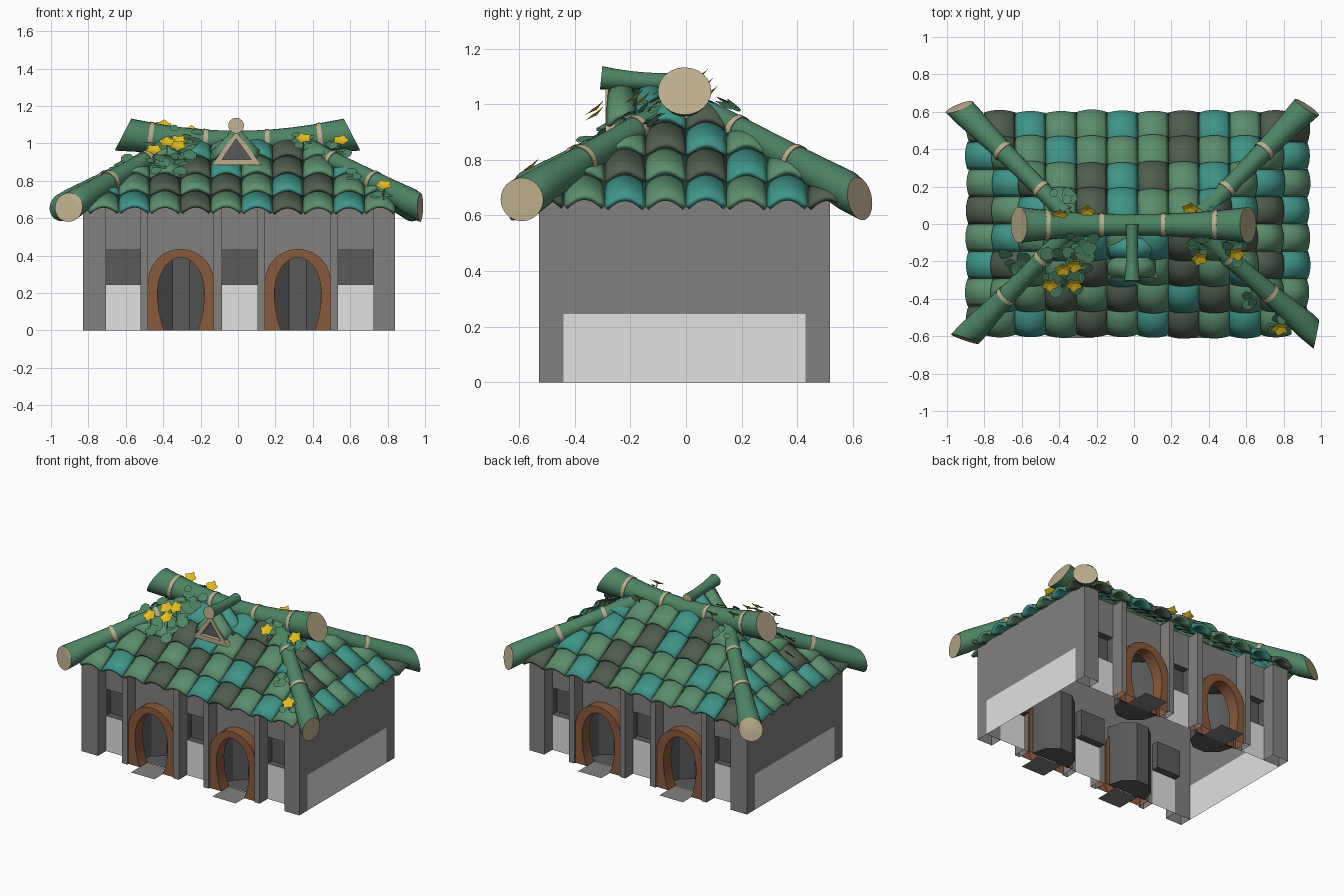
import bpy, bmesh, math, random
from mathutils import Vector, Matrix

random.seed(4)
if "Cube" in bpy.data.objects:
    bpy.data.objects.remove(bpy.data.objects["Cube"])


def material(name, r, g, b):
    m = bpy.data.materials.new(name)
    m.use_nodes = True
    m.diffuse_color = (r, g, b, 1)
    m.node_tree.nodes["Principled BSDF"].inputs["Base Color"].default_value = (r, g, b, 1)
    return m


WALL = material("wall grey", .23, .22, .215)
PANEL = material("pale plaster", .75, .75, .75)
DARK = material("dark recess", .1, .1, .1)
BROWN = material("brown brick", .25, .1, .043)
BAMBOO = material("bamboo green", .075, .23, .127)
GREEN = material("tile green", .105, .27, .15)
TEAL = material("tile teal", .05, .3, .25)
MOSS = material("tile dark moss", .078, .11, .075)
TAN = material("tan", .5, .42, .26)
YELLOW = material("flower yellow", .75, .5, .015)


def finish(name, bm, mats, smooth=False, merge=True):
    if merge:
        bmesh.ops.remove_doubles(bm, verts=bm.verts, dist=.0004)
    me = bpy.data.meshes.new(name)
    bm.to_mesh(me)
    bm.free()
    ob = bpy.data.objects.new(name, me)
    bpy.context.collection.objects.link(ob)
    for m in mats:
        me.materials.append(m)
    if smooth:
        bpy.ops.object.select_all(action='DESELECT')
        ob.select_set(True)
        bpy.context.view_layer.objects.active = ob
        bpy.ops.object.shade_smooth_by_angle(angle=math.radians(40))
    return ob


def poly(bm, pts, mat=0):
    bm.faces.new([bm.verts.new(p) for p in pts]).material_index = mat


def pillar(name, x0, x1, y0, y1, top):
    # Post open at the foot
    bm = bmesh.new()
    bmesh.ops.create_cube(bm, size=1)
    foot = [f for f in bm.faces if f.normal.z < -.5]
    bmesh.ops.delete(bm, geom=foot, context='FACES_ONLY')
    for v in bm.verts:
        v.co = (x0 + (v.co.x + .5) * (x1 - x0), y0 + (v.co.y + .5) * (y1 - y0), (v.co.z + .5) * top)
    finish(name, bm, [WALL])


def frame(name, outer, inner, y0, y1, mat, closed=False):
    # Solid band between two matching outlines in the xz plane
    bm = bmesh.new()
    n = len(outer)
    for i in range(n if closed else n - 1):
        j = (i + 1) % n
        a, b, c, d = outer[i], outer[j], inner[j], inner[i]
        for p in ((a, b), (c, d)):
            poly(bm, [(p[0][0], y0, p[0][1]), (p[0][0], y1, p[0][1]),
                      (p[1][0], y1, p[1][1]), (p[1][0], y0, p[1][1])])
        for y in (y0, y1):
            poly(bm, [(q[0], y, q[1]) for q in (a, b, c, d)])
    bmesh.ops.remove_doubles(bm, verts=bm.verts, dist=.0004)
    bmesh.ops.recalc_face_normals(bm, faces=bm.faces)
    finish(name, bm, [mat], True)


# Walls: open shell with pale panels, window recesses and door bays
XS = [-.83, -.705, -.52, -.48, -.13, -.085, .105, .145, .495, .535, .725, .84]
ZS = [0, .245, .43, .45, .67]
BAYS, DOORS = (1, 5, 9), (3, 7)
ARC = [math.radians(-45 + 270 * i / 30) for i in range(31)]
for side, s, wy in (("front", 1, -.44), ("back", -1, .43)):
    bm = bmesh.new()
    for i in range(len(XS) - 1):
        x0, x1 = XS[i], XS[i + 1]
        for j in range(4):
            z0, z1 = ZS[j], ZS[j + 1]
            if (i in BAYS and j == 1) or (i in DOORS and j < 3):
                continue
            poly(bm, [(x0, wy, z0), (x1, wy, z0), (x1, wy, z1), (x0, wy, z1)][::s],
                 1 if i in BAYS and j == 0 else 0)
        if i in BAYS:
            # Window recess
            back = wy + s * .05
            rim = [(x0, ZS[1]), (x1, ZS[1]), (x1, ZS[2]), (x0, ZS[2])]
            poly(bm, [(x, back, z) for x, z in rim][::s], 2)
            for k in range(4):
                (xa, za), (xb, zb) = rim[k], rim[(k + 1) % 4]
                poly(bm, [(xa, wy, za), (xb, wy, zb), (xb, back, zb), (xa, back, za)][::s], 2)
        if i in DOORS:
            cx, hw = (x0 + x1) / 2, (x1 - x0) / 2
            outer, inner = [], []
            for t in ARC:
                c, n = math.cos(t), math.sin(t)
                outer.append((cx + (hw * c if n > 0 else math.copysign(hw, c)),
                              .26 + (hw * n if n > 0 else .26 * n / .7072)))
                inner.append((cx + .125 * c, .2 + (.19 if n > 0 else .2 / .7072) * n))
            frame(side + "_door_arch", outer, inner, wy - s * .075, wy + s * .01, BROWN)
            # Wall above the arch
            top = [p for p in outer if p[1] >= .26]
            for a, b in zip(top, top[1:]):
                poly(bm, [(b[0], wy, b[1]), (a[0], wy, a[1]), (a[0], wy, .45), (b[0], wy, .45)][::s])
            # Faceted niche behind the arch
            plan = [(cx - .15 * math.cos(a), wy + s * .17 * math.sin(a))
                    for a in [math.pi * k / 5 for k in range(6)]]
            for a, b in zip(plan, plan[1:]):
                poly(bm, [(*a, 0), (*b, 0), (*b, .42), (*a, .42)][::s], 2)
            for z in (.002, .42):
                poly(bm, [(*p, z) for p in plan], 2)
            # Flat step
            poly(bm, [(cx - .09, wy - s * .17, 0), (cx + .09, wy - s * .17, 0),
                      (cx + .09, wy, 0), (cx - .09, wy, 0)][::s])
    finish(side + "_wall", bm, [WALL, PANEL, DARK])
    for i in (0, 2, 4, 6, 8, 10):
        pillar(side + "_pillar", XS[i], XS[i + 1], min(wy, wy - s * .088), max(wy, wy - s * .088), .66)

for name, x, d in (("left_wall", XS[-1], 1), ("right_wall", XS[0], -1)):
    bm = bmesh.new()
    for j, (z0, z1) in enumerate(((0, .245), (.245, .67))):
        poly(bm, [(x, -.44, z0), (x, .43, z0), (x, .43, z1), (x, -.44, z1)][::d], 1 - j)
    finish(name, bm, [WALL, PANEL])


def slope(name, turn, origin, width, edges, z0, pitch, colours, clip=None):
    # Overlapping barrel tiles running downhill towards local -y; one letter per tile
    bm = bmesh.new()
    for d1, d0, letters in zip(edges, edges[1:], colours):
        for c, letter in enumerate(letters):
            mid = (c - (len(letters) - 1) / 2) * width
            end = d1 + random.uniform(-.005, .005)
            grid = []
            for d, lift, arch in ((d0 - .05, -.006, .026), ((d0 + d1) / 2, .005, .032), (end, .014, .038)):
                row = []
                for k in range(-4, 5):
                    bulge = 1 - (k / 4) ** 2
                    row.append(bm.verts.new((mid + k / 4 * width * .51, -d - .014 * bulge,
                                             z0 - pitch * d + lift + arch * bulge)))
                grid.append(row)
            for r, q in zip(grid, grid[1:]):
                for k in range(8):
                    bm.faces.new((r[k], q[k], q[k + 1], r[k + 1])).material_index = "GTM".index(letter)
    if clip is not None:
        for e in (-1, 1):
            bmesh.ops.bisect_plane(bm, geom=bm.verts[:] + bm.edges[:] + bm.faces[:],
                                   plane_co=(e * (clip + .01), 0, 0), plane_no=(e, 1, 0),
                                   clear_outer=True)
    bmesh.ops.transform(bm, verts=bm.verts, matrix=Matrix.Translation(origin)
                        @ Matrix.Rotation(math.radians(turn), 4, 'Z'))
    ob = finish(name, bm, [GREEN, TEAL, MOSS], True, merge=False)
    mod = ob.modifiers.new("thickness", 'SOLIDIFY')
    mod.thickness = .02


# Hipped roof, tile colours listed from the eaves up
ROWS, HIP, CX = (.595, .46, .32, .18, .03), .31, .02
FRONT = ("GTGMGTMGTG", "TGMGMGTMGG", "MGGMTGMGTG", "GGGTGTMGTG")
BACK = ("MGTMGTGGTM", "GTGMGGGTGM", "GGTGMTMGGT", "TGTGGTMGMG")
SIDE_A = ("MGTGTGTM", "TGMGMTGM", "GMGMTGTG", "GTGTMGMG")
SIDE_B = ("GTGMGTGM", "MGTGTMGT", "TGMTGGMG", "GMGGTMGT")
for name, turn, ox, width, clip, tiles in (
        ("front_roof", 0, 0, .164, HIP, FRONT), ("back_roof", 180, 0, .164, HIP, BACK),
        ("left_roof", 90, HIP, .146, 0, SIDE_A), ("right_roof", 270, -HIP, .146, 0, SIDE_B)):
    slope(name, turn, (CX + ox, 0, 0), width, ROWS, 1.025, .68, tiles, clip)


def roof_z(x, y):
    return 1.065 - .68 * max(abs(y), abs(x - CX) - HIP)


def tube(name, p0, p1, r0, rm, r1, sag, bands, tilt=(0, 0, 0)):
    # Flared bamboo pole with tan ends and tan joint bands; tilt slants the end cuts
    p0, p1, tilt = Vector(p0), Vector(p1), Vector(tilt)

    def centre(t):
        return p0.lerp(p1, t) - Vector((0, 0, sag * 4 * t * (1 - t)))

    def ring(bm, t, extra=0):
        along = (centre(t + .01) - centre(t - .01)).normalized() + tilt * (2 * t - 1) ** 7
        q = along.to_track_quat('Z', 'Y')
        r = r0 * (1 - t) * (1 - 2 * t) + rm * 4 * t * (1 - t) + r1 * t * (2 * t - 1) + extra
        return [bm.verts.new(centre(t) + q @ Vector((r * math.cos(a), r * math.sin(a), 0)))
                for a in [math.tau * k / 24 for k in range(24)]]

    def skin(bm, rings):
        for a, b in zip(rings, rings[1:]):
            for k in range(24):
                bm.faces.new((a[k], a[k - 1], b[k - 1], b[k])).normal_flip()
    bm = bmesh.new()
    rings = [ring(bm, i / 12) for i in range(13)]
    skin(bm, rings)
    for loop in (rings[0][::-1], rings[-1]):
        bm.faces.new(loop).material_index = 1
    finish(name, bm, [BAMBOO, TAN], True)
    for t in bands:
        bm = bmesh.new()
        w = .012 / (p1 - p0).length
        skin(bm, [ring(bm, t - w, -.004), ring(bm, t - w, .004), ring(bm, t + w, .004), ring(bm, t + w, -.004)])
        finish(name + "_band", bm, [TAN], True)


# Ridge pole, four hip poles and the dormer pole
tube("ridge_pole", (-.615, -.005, 1.047), (.61, -.005, 1.047), .096, .056, .096, .035,
     (.12, .36, .63, .86), (0, 0, .4))
for sx, end, tilt in ((-1, (-.905, -.615, .658), (.35, -.15, .5)), (1, (.975, -.59, .657), (.25, .42, .38)),
                      (-1, (-.935, .625, .66), (.3, .2, .6)), (1, (.925, .625, .66), (-.12, .12, .55))):
    tube("hip_pole", (sx * .35, math.copysign(.04, end[1]), .985), end,
         .05, .05, .078, -.01, (.25, .6), tilt)
tube("dormer_pole", (-.01, -.305, 1.095), (-.01, 0, 1.08), .042, .031, .034, .004, ())

# Dormer: tan triangular frame, dark centre and small tiled roof
TRI = [(-.14, .885), (.125, .885), (-.01, 1.065)]
HOLE = [(-.085, .915), (.07, .915), (-.01, 1.025)]
frame("dormer_frame", TRI, HOLE, -.29, -.255, TAN, True)
bm = bmesh.new()
poly(bm, [(x, -.262, z) for x, z in HOLE])
finish("dormer_opening", bm, [DARK])
for turn, nm, tiles in ((90, "left", "GT"), (270, "right", "TG")):
    slope("dormer_roof_" + nm, turn, (-.01, -.18, 0), .105, (.115, .05), 1.06, 1.3, (tiles,))

# Vine leaves in clusters (x, y, spread, count), lying along the slope
bm = bmesh.new()
for x, y, spread, count in ((-.35, -.24, .12, 24), (-.28, -.13, .07, 9), (-.64, -.2, .05, 6),
                            (-.38, .13, .05, 5), (.33, -.12, .05, 6), (.53, -.16, .05, 7),
                            (.63, -.41, .04, 4), (.78, -.52, .05, 6)):
    lean = math.copysign(.5, -y)
    for _ in range(count):
        px, py = x + random.uniform(-1, 1) * spread, y + random.uniform(-1, 1) * spread
        spot = Matrix.Translation((px, py, roof_z(px, py) + random.uniform(.015, .06)))
        turn = (Matrix.Rotation(lean + random.uniform(-.3, .3), 4, 'X')
                @ Matrix.Rotation(random.uniform(-.3, .3), 4, 'Y')
                @ Matrix.Rotation(random.uniform(0, 6), 4, 'Z'))
        r = random.uniform(.024, .042)
        poly(bm, [spot @ turn @ Vector((r * math.cos(a), r * math.sin(a), .1 * r * math.cos(2 * a)))
                  for a in [math.tau * k / 8 for k in range(8)]])
finish("vine_leaves", bm, [BAMBOO], merge=False)

# Flowers: open petals leaning forward on short stems
bm = bmesh.new()
for x, y, z in ((-.4, .05, 1.09), (-.25, .07, 1.06), (.3, .085, 1.03), (-.32, -.22, 1.01), (-.45, -.32, .96),
                (-.32, -.32, .98), (-.38, -.24, 1), (.35, -.18, 1.02), (.55, -.155, 1.01), (.78, -.555, .77)):
    base = Vector((x, y, z))
    for k in range(5):
        turn = Matrix.Rotation(.65, 3, 'X') @ Matrix.Rotation(math.tau * k / 5 + x * 9, 3, 'Z')
        poly(bm, [base + turn @ Vector(p) for p in
                  ((0, 0, 0), (.026, -.02, .01), (.048, 0, .012), (.026, .02, .01))])
    poly(bm, [base + Vector(p) for p in ((-.004, 0, 0), (.004, 0, 0), (0, 0, -.09))], 1)
finish("flowers", bm, [YELLOW, BAMBOO], merge=False)
